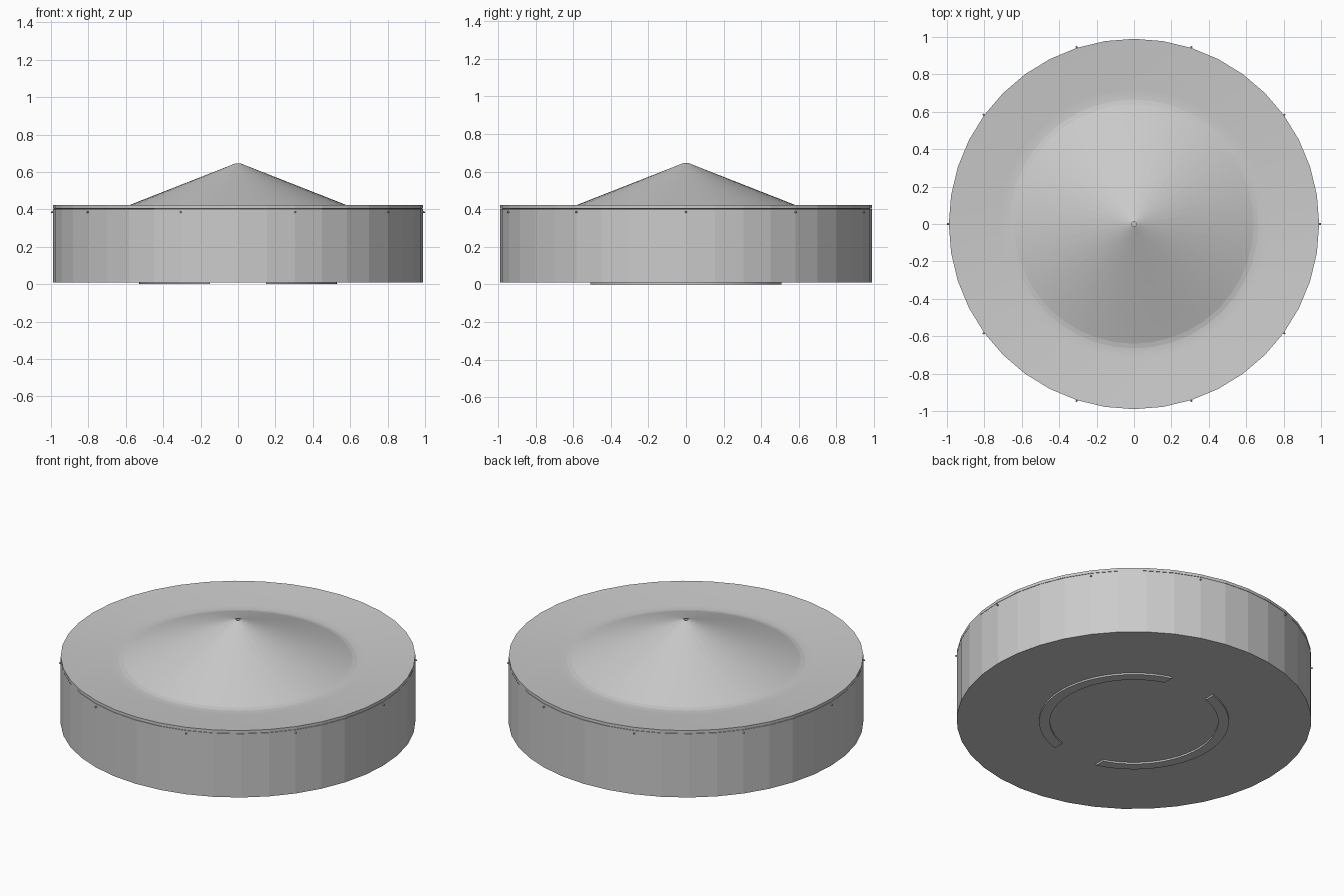
import bpy, bmesh, math
from mathutils import Matrix

if "Cube" in bpy.data.objects:
    bpy.data.objects.remove(bpy.data.objects["Cube"])

SIDES = 40
RADIUS = 0.99

grey = bpy.data.materials.new("light grey")
grey.use_nodes = True
COLOUR = (0.6, 0.6, 0.6, 1)
grey.diffuse_color = COLOUR
grey.node_tree.nodes["Principled BSDF"].inputs["Base Color"].default_value = COLOUR


def make_object(name, bm, smooth_angle=None):
    bmesh.ops.recalc_face_normals(bm, faces=bm.faces)
    mesh = bpy.data.meshes.new(name)
    bm.to_mesh(mesh)
    bm.free()
    mesh.materials.append(grey)
    obj = bpy.data.objects.new(name, mesh)
    bpy.context.collection.objects.link(obj)
    if smooth_angle:
        bpy.ops.object.select_all(action="DESELECT")
        obj.select_set(True)
        bpy.context.view_layer.objects.active = obj
        bpy.ops.object.shade_smooth_by_angle(angle=math.radians(smooth_angle))
    return obj


def lathe(name, profile, smooth_angle=None):
    """Spin an (r, z) profile around the z axis."""
    bm = bmesh.new()
    verts = [bm.verts.new((r, 0, z)) for r, z in profile]
    edges = [bm.edges.new(pair) for pair in zip(verts, verts[1:])]
    bmesh.ops.spin(bm, geom=verts + edges, cent=(0, 0, 0), axis=(0, 0, 1),
                   angle=math.tau, steps=SIDES, use_duplicate=False)
    bmesh.ops.remove_doubles(bm, verts=bm.verts, dist=0.0001)
    return make_object(name, bm, smooth_angle)


# Faceted tray: flat bottom and straight wall
lathe("tray", [(0, 0.01), (RADIUS, 0.01), (RADIUS, 0.402), (0.975, 0.402)])

# Lid: shallow inward slope, soft valley, cone and a small pierced tip
lathe("lid", [(0.975, 0.402), (RADIUS, 0.404), (RADIUS, 0.422), (0.72, 0.396),
              (0.69, 0.394), (0.665, 0.395), (0.64, 0.400), (0.61, 0.411),
              (0.04, 0.635), (0.028, 0.64), (0.015, 0.645),
              (0.012, 0.645), (0.012, 0.62), (0, 0.62)], 8)

# Small snap pins around the wall, just under the lid
bm = bmesh.new()
for i in range(10):
    spot = (Matrix.Rotation(i * math.tau / 10, 4, "Z")
            @ Matrix.Translation((RADIUS, 0, 0.385))
            @ Matrix.Rotation(math.pi / 2, 4, "Y"))
    bmesh.ops.create_cone(bm, cap_ends=True, segments=8, radius1=0.006,
                          radius2=0.004, depth=0.02, matrix=spot)
make_object("snap_pins", bm)


# Two curved feet underneath, with straight cuts across the front and back gaps
def foot(name, side, inner=0.47, outer=0.53, half_gap=0.15, steps=24):
    bm = bmesh.new()

    def arc(r):
        end = math.acos(half_gap / r)
        angles = [end * (2 * i / steps - 1) for i in range(steps + 1)]
        return [bm.verts.new((side * r * math.cos(a), r * math.sin(a), 0))
                for a in angles]

    ring_in, ring_out = arc(inner), arc(outer)
    for i in range(steps):
        bm.faces.new((ring_in[i], ring_in[i + 1], ring_out[i + 1], ring_out[i]))
    raised = bmesh.ops.extrude_face_region(bm, geom=bm.faces[:])["geom"]
    bmesh.ops.translate(bm, vec=(0, 0, 0.012),
                        verts=[g for g in raised if isinstance(g, bmesh.types.BMVert)])
    make_object(name, bm, 30)


foot("left_foot", 1)
foot("right_foot", -1)
